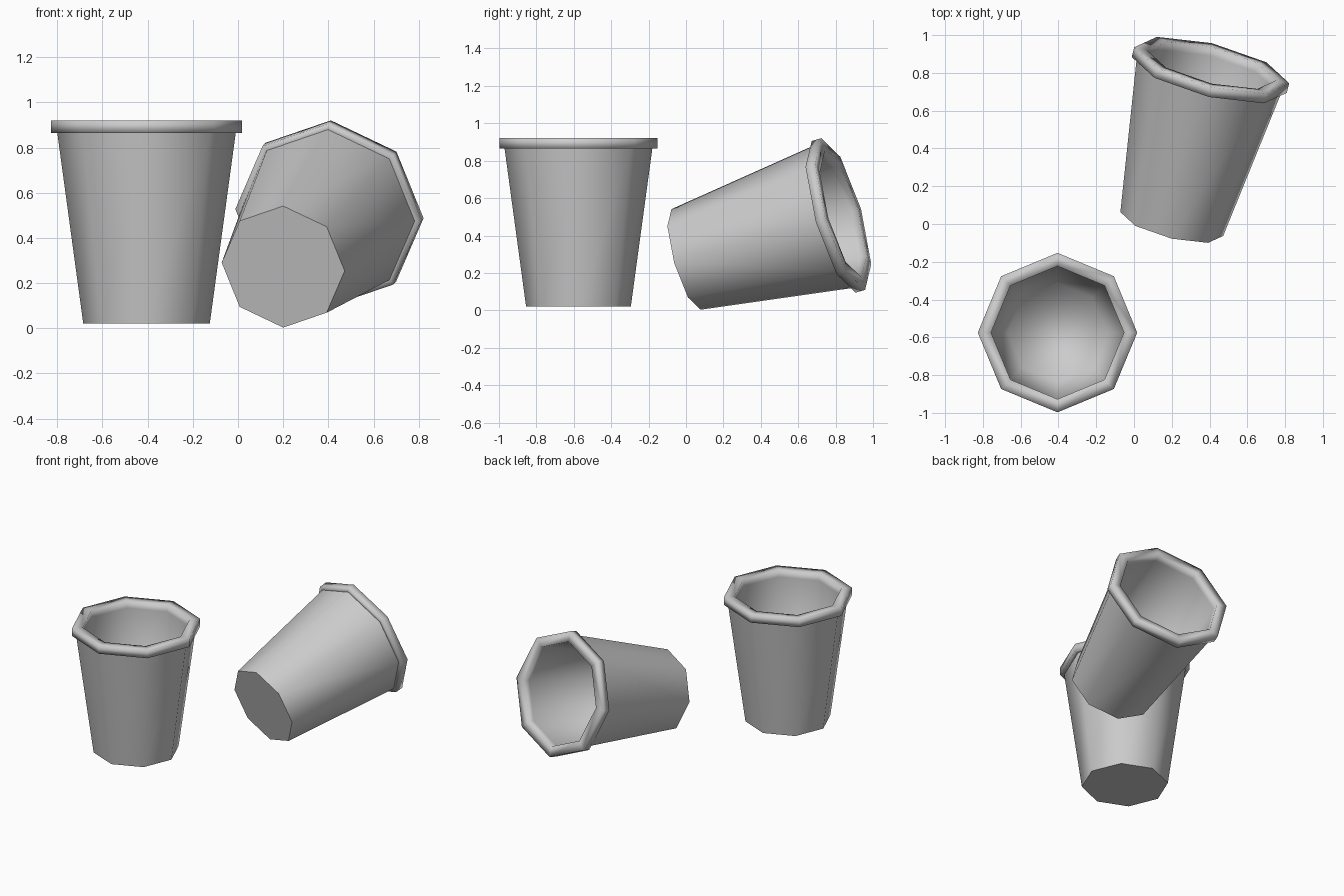
import bpy, bmesh
from math import cos, sin, pi
from mathutils import Matrix, Vector

if "Cube" in bpy.data.objects:
    bpy.data.objects.remove(bpy.data.objects["Cube"])

SIDES = 8
# (radius, height, sharp ring) from outer base, over the rolled rim, to the inner floor
PROFILE = [(0.28, 0.0, True), (0.395, 0.845, True), (0.422, 0.845, False),
           (0.422, 0.90, False), (0.352, 0.90, False), (0.352, 0.85, False),
           (0.262, 0.03, False)]


def make_cup(name, matrix):
    bm = bmesh.new()
    rings = []
    for r, z, _ in PROFILE:
        rings.append([bm.verts.new((r * cos(2 * pi * i / SIDES), r * sin(2 * pi * i / SIDES), z))
                      for i in range(SIDES)])
    # walls and rim
    for a, b in zip(rings, rings[1:]):
        for i in range(SIDES):
            j = (i + 1) % SIDES
            bm.faces.new((a[i], a[j], b[j], b[i]))
    # outer base and inner floor
    bm.faces.new(rings[0][::-1])
    bm.faces.new(rings[-1])
    for f in bm.faces:
        f.smooth = True
    for ring, (_, _, sharp) in zip(rings, PROFILE):
        if sharp:
            for i in range(SIDES):
                bm.edges.get((ring[i], ring[(i + 1) % SIDES])).smooth = False
    mesh = bpy.data.meshes.new(name)
    bm.to_mesh(mesh)
    bm.free()
    obj = bpy.data.objects.new(name, mesh)
    bpy.context.collection.objects.link(obj)
    obj.matrix_world = matrix


# upright cup
make_cup("standing_cup", Matrix.Translation((-0.405, -0.575, 0.02)))

# fallen cup, its axis leaning back and slightly up
axis = Vector((0.235, 0.935, 0.27)).normalized()
side = Vector((0, -axis.z, axis.y)).normalized()
other = axis.cross(side)
rot = Matrix((side, other, axis)).transposed().to_4x4()
make_cup("fallen_cup", Matrix.Translation((0.2, 0.0, 0.272)) @ rot)
